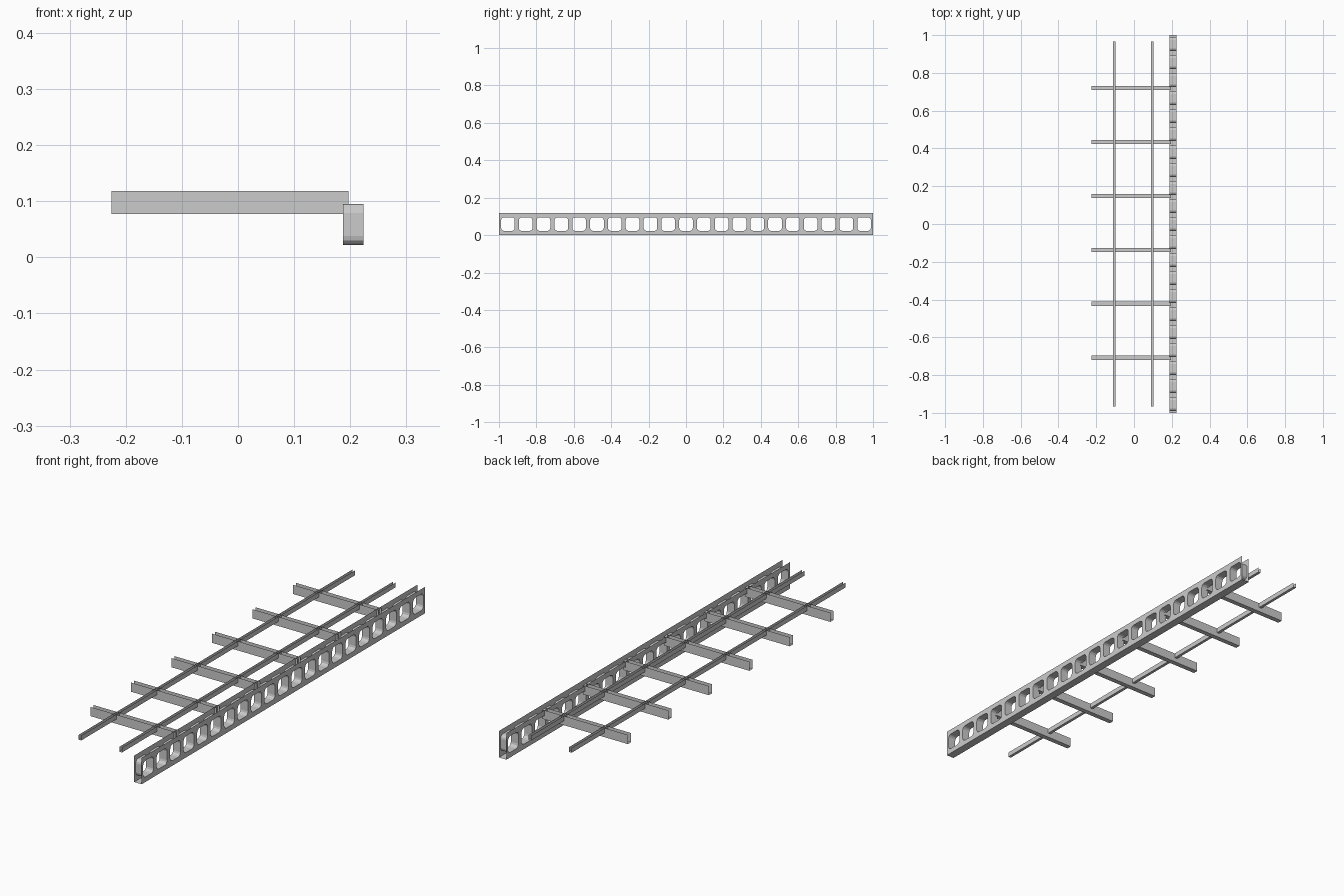
import bpy, bmesh, math
from mathutils import Vector

if "Cube" in bpy.data.objects:
    bpy.data.objects.remove(bpy.data.objects["Cube"])


def finish(bm, name):
    bmesh.ops.remove_doubles(bm, verts=bm.verts, dist=1e-5)
    mesh = bpy.data.meshes.new(name)
    bm.to_mesh(mesh)
    bm.free()
    ob = bpy.data.objects.new(name, mesh)
    bpy.context.collection.objects.link(ob)
    return ob


def channel(name, axis, length, across, z0, z1):
    """Thin open-topped U channel running along the given axis."""
    a, b = across
    profile = [(a, z1), (a, z0), (b, z0), (b, z1)]
    bm = bmesh.new()
    rows = []
    for t in length:
        rows.append([bm.verts.new((t, p, z) if axis == 'x' else (p, t, z))
                     for p, z in profile])
    for i in range(3):
        f = [rows[0][i], rows[1][i], rows[1][i + 1], rows[0][i + 1]]
        bm.faces.new(f if axis == 'y' else f[::-1])
    return finish(bm, name)


def rounded_square(cy, cz, half, r, segs):
    """Four lists of points, one arc per corner, anticlockwise."""
    arcs = []
    for k, (sy, sz) in enumerate([(1, 1), (-1, 1), (-1, -1), (1, -1)]):
        arc = []
        for s in range(segs + 1):
            a = math.pi / 2 * (k + s / segs)
            arc.append((cy + sy * (half - r) + r * math.cos(a),
                        cz + sz * (half - r) + r * math.sin(a)))
        arcs.append(arc)
    return arcs


X0, X1, TOP = 0.187, 0.224, 0.118
HOLES = 21
PITCH = 2 / HOLES


def main_beam():
    bm = bmesh.new()

    def face(pts, flip=False):
        vs = [bm.verts.new(p) for p in pts]
        bm.faces.new(vs[::-1] if flip else vs)

    for i in range(HOLES):
        y = -1 + PITCH * (i + 0.5)
        ya, yb = y - PITCH / 2, y + PITCH / 2
        corners = [(yb, TOP), (ya, TOP), (ya, 0), (yb, 0)]
        arcs = rounded_square(y, TOP / 2, 0.0365, 0.016, 3)
        # perforated side plates
        for x, flip in ((X1, False), (X0, True)):
            for k in range(4):
                arc, c = arcs[k], corners[k]
                n, cn = (k + 1) % 4, corners[(k + 1) % 4]
                for p, q in zip(arc, arc[1:]):
                    face([(x, *c), (x, *q), (x, *p)], flip)
                face([(x, *c), (x, *cn), (x, *arcs[n][0]), (x, *arc[-1])], flip)
        # sleeve joining the two openings
        loop = [p for arc in arcs for p in arc]
        for p, q in zip(loop, loop[1:] + loop[:1]):
            face([(X0, *p), (X0, *q), (X1, *q), (X1, *p)])
        # floor
        face([(X0, ya, 0), (X0, yb, 0), (X1, yb, 0), (X1, ya, 0)])
    finish(bm, "main_beam")


main_beam()

# cross bars
for i in range(6):
    y = (i - 2.5) * 2 / 7 + 0.006
    channel(f"cross_bar_{i + 1}", 'x', (-0.225, 0.197), (y - 0.011, y + 0.011), 0.077, TOP)

# thin long rails
for name, x in (("left_rail", -0.104), ("right_rail", 0.097)):
    channel(name, 'y', (-0.967, 0.965), (x - 0.0065, x + 0.0065), 0.097, TOP + 0.0005)
